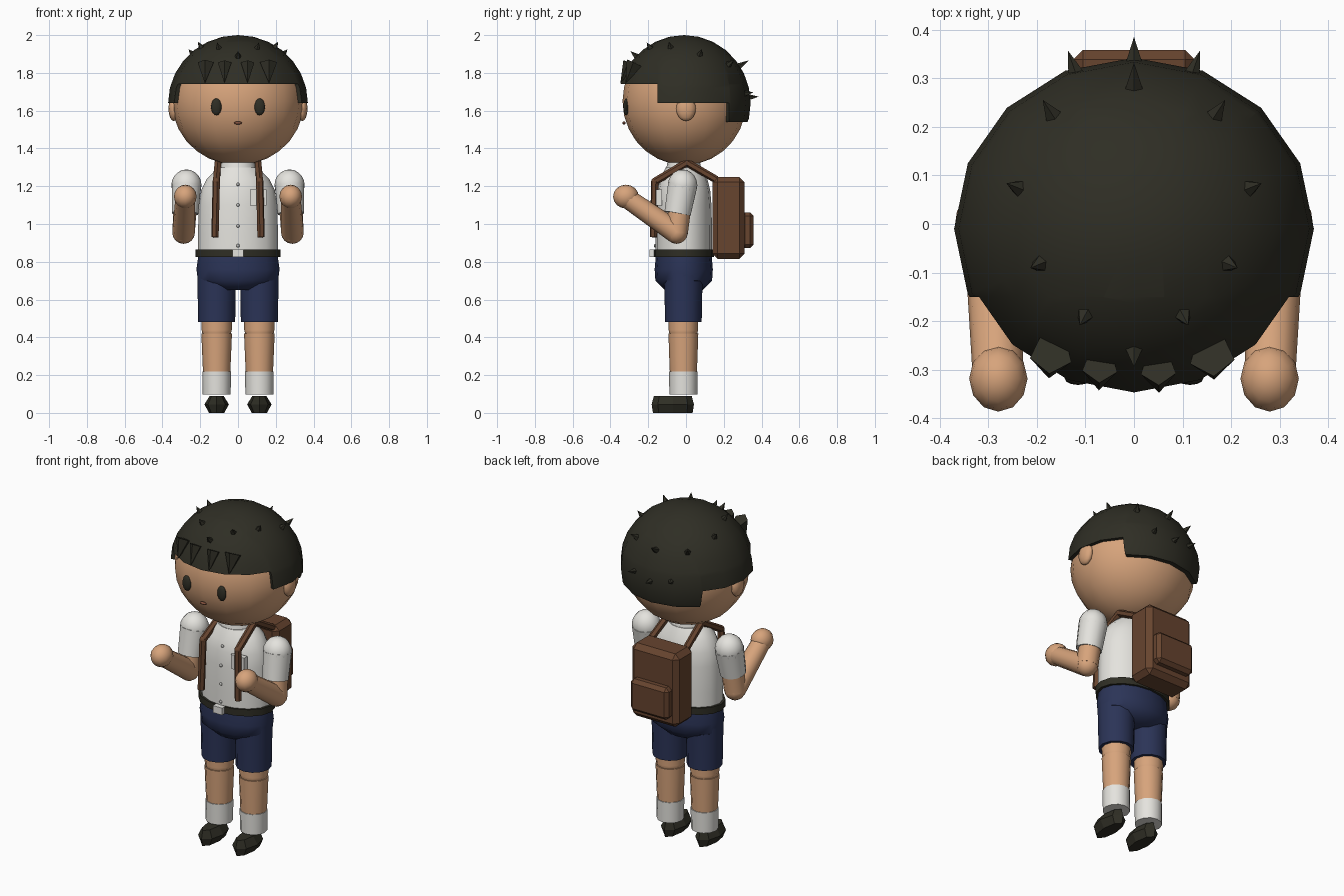
import bpy, bmesh, math
from mathutils import Vector, Matrix

if "Cube" in bpy.data.objects:
    bpy.data.objects.remove(bpy.data.objects["Cube"])


def material(name, rgb):
    m = bpy.data.materials.new(name)
    m.diffuse_color = (*rgb, 1)
    m.use_nodes = True
    m.node_tree.nodes["Principled BSDF"].inputs["Base Color"].default_value = m.diffuse_color
    return m


SKIN = material("skin", (0.68, 0.37, 0.20))
DARK = material("dark_hair", (0.028, 0.027, 0.018))
WHITE = material("white_cloth", (0.78, 0.77, 0.73))
NAVY = material("navy_cloth", (0.024, 0.034, 0.095))
BROWN = material("brown_leather", (0.135, 0.058, 0.028))
LIPS = material("lips", (0.22, 0.08, 0.045))
METAL = material("metal", (0.50, 0.50, 0.48))


def finish(name, bm, mat, smooth=True):
    bmesh.ops.recalc_face_normals(bm, faces=bm.faces)
    me = bpy.data.meshes.new(name)
    bm.to_mesh(me)
    bm.free()
    me.materials.append(mat)
    ob = bpy.data.objects.new(name, me)
    bpy.context.collection.objects.link(ob)
    if smooth:
        bpy.ops.object.select_all(action='DESELECT')
        ob.select_set(True)
        bpy.context.view_layer.objects.active = ob
        bpy.ops.object.shade_smooth_by_angle(angle=math.radians(50))
    return ob


def ball(name, c, r, mat, seg=16, rings=12):
    bm = bmesh.new()
    bmesh.ops.create_uvsphere(bm, u_segments=seg, v_segments=rings, radius=1,
                              matrix=Matrix.Translation(c) @ Matrix.Diagonal((*r, 1)))
    return finish(name, bm, mat)


def box(name, c, size, mat, bevel=0.0):
    bm = bmesh.new()
    bmesh.ops.create_cube(bm, size=1, matrix=Matrix.Translation(c) @ Matrix.Diagonal((*size, 1)))
    if bevel:
        bmesh.ops.bevel(bm, geom=bm.edges[:], offset=bevel, segments=1, affect='EDGES')
    return finish(name, bm, mat, False)


def limb(name, a, b, r1, r2, mat, seg=12, smooth=True):
    """Tapered cylinder from point a to point b."""
    a, b = Vector(a), Vector(b)
    bm = bmesh.new()
    rot = (b - a).to_track_quat('Z', 'Y').to_matrix().to_4x4()
    bmesh.ops.create_cone(bm, cap_ends=True, segments=seg, radius1=r1, radius2=r2,
                          depth=(b - a).length, matrix=Matrix.Translation((a + b) / 2) @ rot)
    return finish(name, bm, mat, smooth)


def stack(name, c, rings, mat, seg=16, smooth=True):
    """Elliptical rings (z, rx, ry) joined into a closed body around c."""
    bm = bmesh.new()
    loops = [[bm.verts.new((c[0] + rx * math.cos(2 * math.pi * i / seg),
                            c[1] + ry * math.sin(2 * math.pi * i / seg), z))
              for i in range(seg)] for z, rx, ry in rings]
    for lo, hi in zip(loops, loops[1:]):
        for i in range(seg):
            j = (i + 1) % seg
            bm.faces.new((lo[i], lo[j], hi[j], hi[i]))
    bm.faces.new(loops[0])
    bm.faces.new(loops[-1])
    return finish(name, bm, mat, smooth)


# head and face
ball("head", (0, -0.008, 1.65), (0.35, 0.328, 0.338), SKIN, 16, 14)
ball("mouth", (0, -0.328, 1.535), (0.022, 0.009, 0.008), LIPS, 10, 6)

# hair cap, cut higher over the face and lower at the nape
HC, HR = Vector((0, -0.01, 1.64)), Vector((0.37, 0.352, 0.36))
bm = bmesh.new()
bmesh.ops.create_uvsphere(bm, u_segments=16, v_segments=14, radius=1,
                          matrix=Matrix.Translation(HC) @ Matrix.Diagonal((*HR, 1)))
for co, no in (((0, 0, 1.74), (0, 0, 1)), ((0, 0, 1.64), (0, 0, 1)), ((0, 0, 1.54), (0, 0, 1)),
               ((0, -0.15, 0), (0, 1, 0)), ((0, 0.228, 0), (0, 1, 0))):
    bmesh.ops.bisect_plane(bm, geom=bm.verts[:] + bm.edges[:] + bm.faces[:], dist=1e-4,
                           plane_co=co, plane_no=no)


def below_hairline(f):
    p = f.calc_center_median()
    return p.z < (1.74 if p.y < -0.15 else 1.64 if p.y < 0.228 else 1.54)


bmesh.ops.delete(bm, geom=[f for f in bm.faces if below_hairline(f)], context='FACES')
# fold the rim inwards to the scalp
rim = [e for e in bm.edges if e.is_boundary]
new = bmesh.ops.extrude_edge_only(bm, edges=rim)["geom"]
for v in (g for g in new if isinstance(g, bmesh.types.BMVert)):
    v.co.x *= 0.9
    v.co.y = HC.y + (v.co.y - HC.y) * 0.9
finish("hair_cap", bm, DARK)

# fringe tufts pointing down
for x, top, r in ((-0.17, 1.85, 0.045), (-0.07, 1.85, 0.038), (0.05, 1.85, 0.038), (0.16, 1.85, 0.048)):
    y = -0.325 + abs(x) * 0.25
    limb("fringe_tuft", (x, y + 0.015, top), (x * 1.03, y - 0.035, 1.745), r, 0.0, DARK, 5, False)

# small tufts standing out of the hair
tufts = [(0, -0.265, 0.05), (0, 0.285, 0.065)]
for s in (-1, 1):
    tufts += [(s * 0.102, -0.19, 0.045), (s * 0.195, -0.083, 0.045),
              (s * 0.24, 0.075, 0.045), (s * 0.17, 0.228, 0.05)]
roots = []
for x, y, length in tufts:
    u, v = x / HR.x, (y - HC.y) / HR.y
    roots.append((Vector((x, y, HC.z + HR.z * math.sqrt(1 - u * u - v * v))), length))
roots += [(Vector((0, 0.335, 1.67)), 0.06), (Vector((-0.12, 0.31, 1.69)), 0.06),
          (Vector((0.12, 0.31, 1.69)), 0.06)]
for p, length in roots:
    d = Vector([(p[i] - HC[i]) / HR[i] ** 2 for i in range(3)]).normalized()
    limb("hair_tuft", p - d * 0.015, p + d * (length - 0.01), 0.022, 0.0, DARK, 5, False)

# torso, collar, neck
T = (0, -0.012)
stack("shirt", T, [(0.83, 0.212, 0.15), (0.95, 0.212, 0.15), (1.10, 0.207, 0.147), (1.18, 0.195, 0.14),
                   (1.24, 0.165, 0.125), (1.30, 0.105, 0.095)], WHITE)
stack("collar", T, [(1.28, 0.10, 0.095), (1.335, 0.085, 0.085)], WHITE)
limb("neck", (0, -0.01, 1.27), (0, -0.01, 1.38), 0.07, 0.07, SKIN)
stack("belt", T, [(0.825, 0.226, 0.161), (0.865, 0.226, 0.161)], DARK)
box("buckle", (0, -0.178, 0.845), (0.06, 0.03, 0.042), WHITE)
for z, y in ((0.885, -0.163), (0.99, -0.162), (1.10, -0.16), (1.21, -0.146)):
    ball("button", (0, y, z), (0.009, 0.007, 0.009), METAL, 8, 6)
box("chest_pocket", (0.107, -0.143, 1.14), (0.088, 0.03, 0.085), WHITE)

# shorts seat
stack("shorts_seat", T, [(0.65, 0.11, 0.10), (0.70, 0.212, 0.15), (0.76, 0.22, 0.154), (0.83, 0.21, 0.148)], NAVY)

# backpack
box("backpack", (0, 0.225, 1.032), (0.31, 0.17, 0.435), BROWN, 0.028)
box("backpack_pocket", (0, 0.325, 0.967), (0.25, 0.066, 0.19), BROWN, 0.02)

# paired parts
for s, side in ((-1, "left"), (1, "right")):
    ball(side + "_ear", (s * 0.34, 0.0, 1.61), (0.028, 0.052, 0.065), SKIN, 12, 8)
    ball(side + "_eye", (s * 0.115, -0.317, 1.62), (0.028, 0.014, 0.045), DARK, 12, 8)

    # shoulder strap
    path = [(s * 0.115, 0.16, 1.235), (s * 0.105, 0.005, 1.325), (s * 0.115, -0.165, 1.225), (s * 0.122, -0.172, 0.93)]
    for a, b in zip(path, path[1:]):
        limb(side + "_strap", a, b, 0.02, 0.02, BROWN, 6, False)
        if b != path[-1]:
            ball(side + "_strap_joint", b, (0.02, 0.02, 0.02), BROWN, 8, 6)

    # arm, bent forwards
    shoulder, cuff = (s * 0.273, -0.018, 1.205), (s * 0.28, -0.045, 1.055)
    elbow, wrist = (s * 0.288, -0.05, 0.955), (s * 0.28, -0.31, 1.135)
    ball(side + "_shoulder", shoulder, (0.08, 0.078, 0.084), WHITE, 12, 10)
    limb(side + "_sleeve", shoulder, cuff, 0.08, 0.072, WHITE)
    limb(side + "_upper_arm", shoulder, elbow, 0.062, 0.06, SKIN)
    ball(side + "_elbow", elbow, (0.06, 0.06, 0.06), SKIN, 12, 8)
    limb(side + "_forearm", elbow, wrist, 0.06, 0.052, SKIN)
    ball(side + "_hand", (s * 0.279, -0.318, 1.145), (0.06, 0.068, 0.063), SKIN, 12, 8)

    # leg
    L = (s * 0.113, -0.014)
    stack(side + "_shorts_leg", L, [(0.48, 0.098, 0.097), (0.60, 0.10, 0.099), (0.74, 0.103, 0.103)], NAVY, 12)
    ball(side + "_knee", (*L, 0.44), (0.08, 0.078, 0.075), SKIN, 12, 8)
    stack(side + "_thigh", L, [(0.44, 0.08, 0.078), (0.55, 0.082, 0.08)], SKIN, 12)
    stack(side + "_shin", L, [(0.12, 0.068, 0.068), (0.30, 0.076, 0.075), (0.42, 0.081, 0.079)], SKIN, 12)
    stack(side + "_sock", L, [(0.098, 0.074, 0.074), (0.22, 0.076, 0.076)], WHITE, 12)
    stack(side + "_shoe", (s * 0.113, -0.07), [(0.0, 0.04, 0.105), (0.045, 0.065, 0.112), (0.09, 0.037, 0.10)],
          DARK, 8, False)
